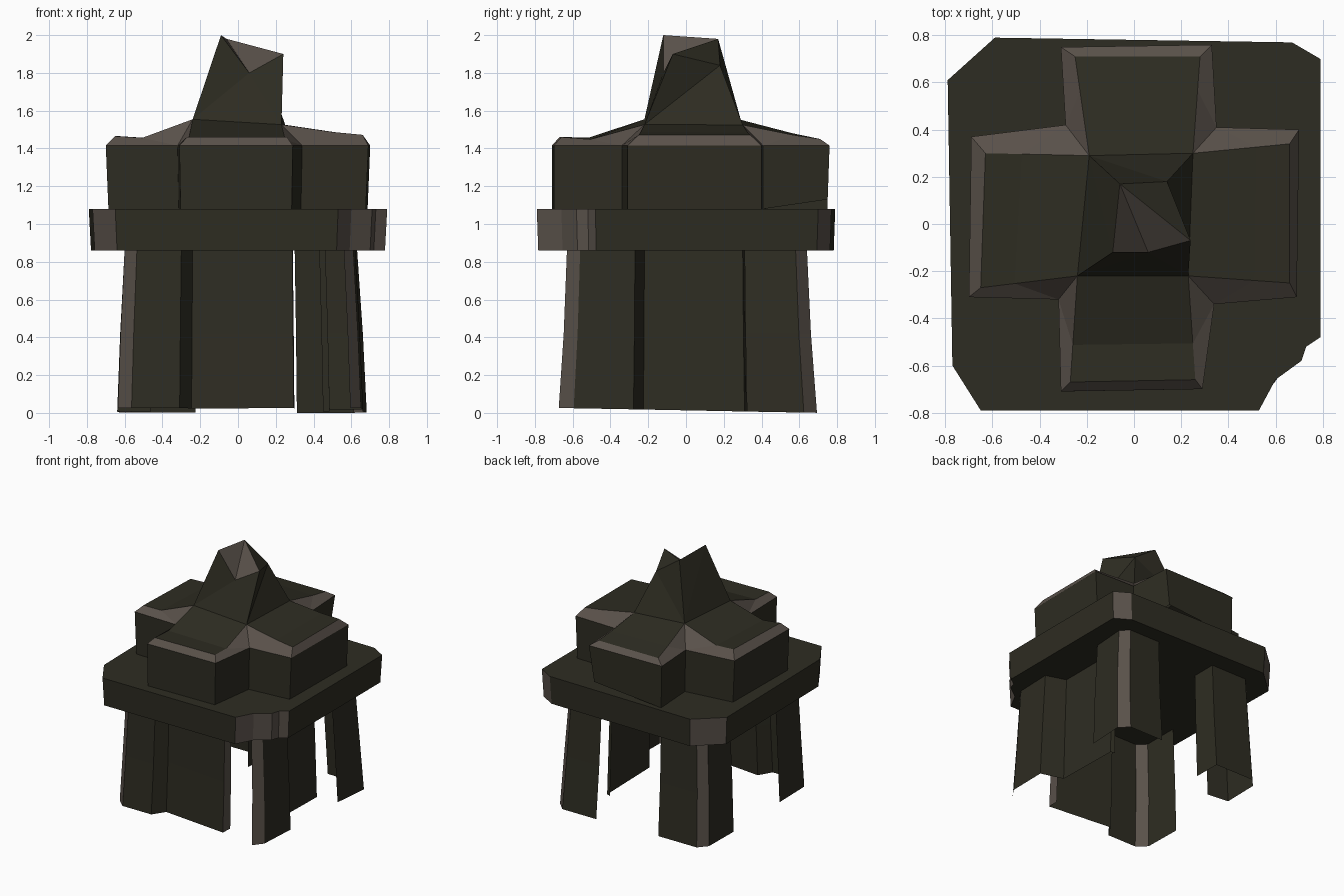
import bpy
from mathutils import Vector

cube = bpy.data.objects.get("Cube")
if cube:
    bpy.data.objects.remove(cube, do_unlink=True)


def make_material(name, color):
    mat = bpy.data.materials.new(name)
    mat.use_nodes = True
    mat.diffuse_color = color
    mat.node_tree.nodes["Principled BSDF"].inputs["Base Color"].default_value = color
    return mat


MATS = [make_material("dark olive stone", (0.027, 0.0255, 0.016, 1)),
        make_material("worn brown stone", (0.100, 0.082, 0.068, 1))]
STONE, WORN = 0, 1


def build(name, verts, faces, tones):
    mesh = bpy.data.meshes.new(name)
    mesh.from_pydata(verts, [], faces)
    for mat in MATS:
        mesh.materials.append(mat)
    for poly, tone in zip(mesh.polygons, tones):
        poly.material_index = tone
    obj = bpy.data.objects.new(name, mesh)
    bpy.context.collection.objects.link(obj)
    return obj


def ring_quads(a, b, n):
    """Quads joining two closed rings that start at index a and b."""
    return [(a + i, a + (i + 1) % n, b + (i + 1) % n, b + i) for i in range(n)]


def splay(v, amount):
    """Push a plan coordinate outward, the more so the farther out it is."""
    return v * (1 + amount * abs(v))


def sheet(name, path, worn, flare=0.11):
    """Thin upright stone shell following a plan path, wider at the foot."""
    n = len(path)
    verts = [(splay(x, flare), splay(y, flare), max(0, 0.0134 - 0.02 * y)) for x, y in path]
    # The middle kink leans so the worn edges look chipped
    verts += [(splay(x, flare * .6), splay(y, flare * .4), 0.42) for x, y in path]
    verts += [(x, y, 0.87) for x, y in path]
    faces, tones = [], []
    for row in (0, n):
        for i in range(n - 1):
            faces.append((row + i, row + i + 1, row + n + i + 1, row + n + i))
            tones.append(WORN if i in worn else STONE)
    return build(name, verts, faces, tones)


# Corner legs, with the recessed front and right walls
sheet("front_left_leg_and_wall",
      [(-.60, -.27), (-.60, -.56), (-.535, -.62), (-.30, -.62),
       (-.24, -.53), (.287, -.58), (.29, -.50)], {1, 5}, flare=0.10)
sheet("front_right_leg_and_wall",
      [(.56, -.63), (.61, -.56), (.62, -.27), (.46, -.22), (.46, .30), (.43, .31)], {0})
sheet("back_right_leg", [(.61, .31), (.63, .58), (.57, .64), (.30, .64)], {1}, flare=0.13)
sheet("back_left_leg", [(-.22, .43), (-.22, .63), (-.535, .63), (-.59, .57),
                        (-.60, .30), (-.44, .28)], {2})

# Table slab with cut corners; the front right corner is chipped
outline = [(-.65, -.79), (.53, -.79), (.60, -.66), (.71, -.58), (.73, -.52), (.79, -.48),
           (.79, .70), (.67, .77), (-.59, .79), (-.79, .61), (-.77, -.60)]
n = len(outline)
verts = [(x * .985, y * .99, .86) for x, y in outline] + [(x, y, 1.08) for x, y in outline]
faces = ring_quads(0, n, n)
tones = []
for i in range(n):
    edge = Vector(outline[(i + 1) % n]) - Vector(outline[i])
    tones.append(WORN if edge.length < 0.3 else STONE)
faces += [tuple(reversed(range(n))), tuple(range(n, 2 * n))]
build("slab", verts, faces, tones + [STONE, STONE])

# Cross-shaped upper block: walls, worn bevelled rim and sloping arm roofs
rim = [(-.31, -.71), (.29, -.70), (.34, -.34), (.69, -.31), (.70, .40), (.35, .41),
       (.33, .76), (-.31, .75), (-.29, .42), (-.69, .37), (-.70, -.31), (-.32, -.32)]
n = len(rim)
verts = [(x * .98, y, 1.08) for x, y in rim]
verts[6] = (.29, .75, 1.13)
verts += [(x, y, 1.415) for x, y in rim]
faces = ring_quads(0, n, n)
tones = [STONE] * n

# Spire base corners, then each arm's two outer roof points, height and sag
base = [Vector((x, y, 1.54 - .06 * x))
        for x, y in ((-.24, -.22), (.23, -.22), (.25, .30), (-.19, .29))]
arms = [((-.27, -.67), (.26, -.66), 1.460, .035),
        ((.66, -.25), (.66, .34), 1.472, .005),
        ((.28, .71), (-.25, .71), 1.450, .005),
        ((-.63, .30), (-.65, -.27), 1.465, .040)]
for k, (first, second, height, sag) in enumerate(arms):
    near = [base[k], base[(k + 1) % 4]]
    ends = [Vector((*first, height)), Vector((*second, height))]
    mids = [a.lerp(b, .65) - Vector((0, 0, sag)) for a, b in zip(near, ends)]
    s = len(verts)
    verts += near + mids + ends
    faces += [(s, s + 2, s + 3, s + 1), (s + 2, s + 4, s + 5, s + 3)]
    tones += [STONE] * 2
    # Worn bevel: one end and two sides per arm
    r = n + 3 * k
    notch = n + (3 * k - 1) % n
    faces += [(r, r + 1, s + 5, s + 4),
              (r + 1, r + 2, s + 3, s + 5), (r + 2, s + 1, s + 3),
              (notch, r, s + 4, s + 2), (notch, s + 2, s)]
    tones += [WORN] * 5
build("upper_block", verts, faces, tones)

# Broken spire with a worn fracture on top
peak, back, right, dip, shoulder = range(4, 9)
verts = base + [(-.09, -.12, 2.0), (-.06, .17, 1.98), (.24, -.07, 1.90),
                (.06, -.12, 1.80), (.14, .18, 1.84)]
faces = [(0, 1, dip), (0, dip, peak), (1, right, dip),
         (1, 2, shoulder), (1, shoulder, right),
         (2, 3, shoulder), (3, back, shoulder),
         (3, 0, peak), (3, peak, back), (back, right, shoulder),
         (peak, dip, back), (dip, right, back)]
build("spire", verts, faces, [STONE] * 10 + [WORN] * 2)
